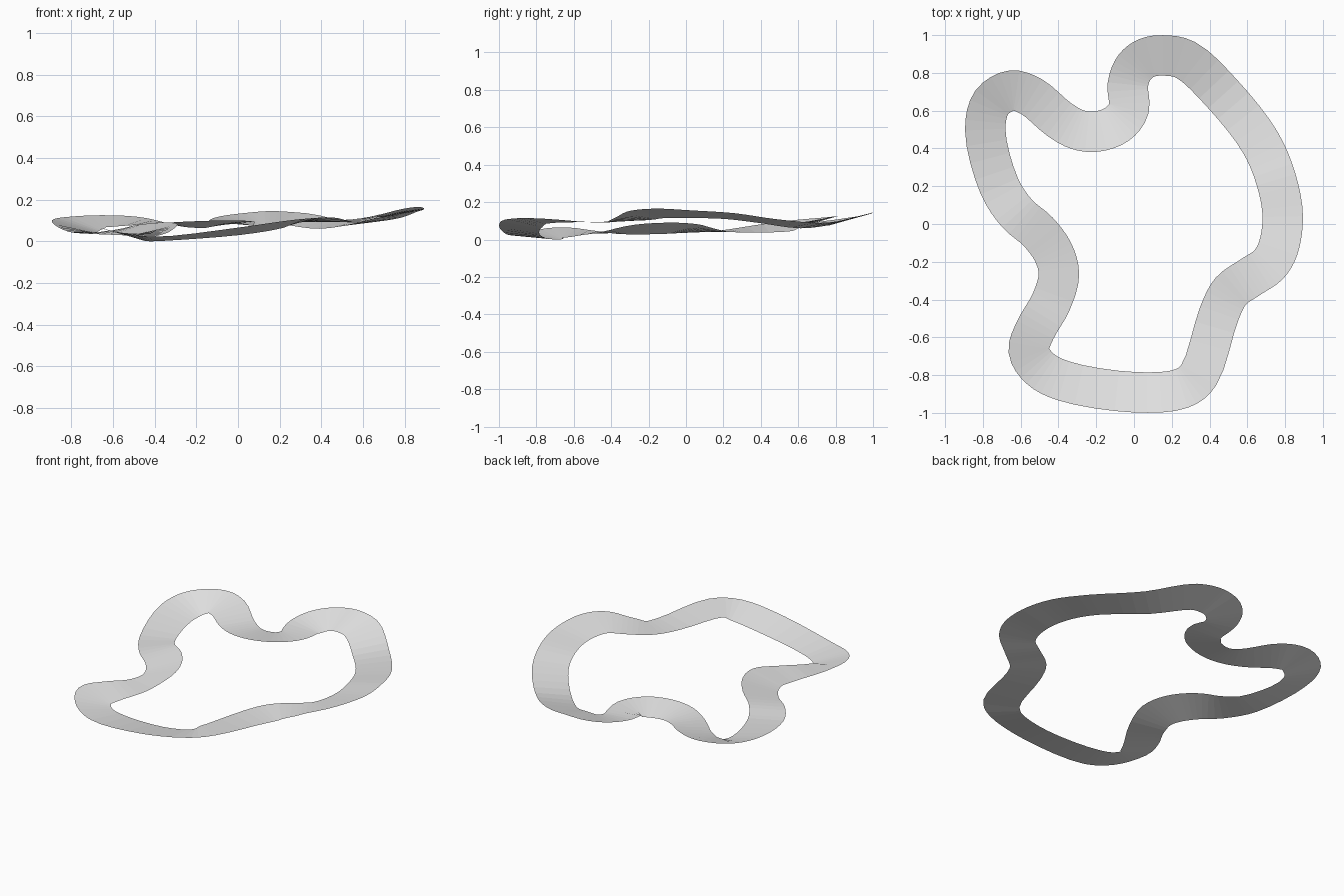
import bpy, bmesh
from mathutils import Vector

if "Cube" in bpy.data.objects:
    bpy.data.objects.remove(bpy.data.objects["Cube"])

# Track stations, clockwise: centre x, centre y, outer edge z, inner edge z
STATIONS = [
    (.15, .893, .145, .085), (.27, .87, .135, .08), (.47, .685, .09, .06),
    (.665, .435, .108, .09), (.75, .235, .14, .11), (.785, .04, .155, .115),
    (.76, -.13, .165, .115), (.71, -.215, .155, .112), (.615, -.28, .12, .105),
    (.51, -.355, .092, .10), (.45, -.47, .092, .095), (.34, -.80, .115, .085),
    (.25, -.87, .105, .065), (0, -.89, .065, .03), (-.375, -.83, .022, .003),
    (-.50, -.765, .04, 0), (-.56, -.67, .065, .005), (-.525, -.56, .05, .015),
    (-.44, -.41, .03, .04), (-.40, -.265, .028, .08), (-.43, -.15, .028, .09),
    (-.51, -.04, .03, .085), (-.62, .055, .035, .065), (-.715, .2, .045, .04),
    (-.79, .5, .095, .04), (-.755, .645, .115, .05), (-.65, .707, .125, .065),
    (-.545, .675, .118, .07), (-.40, .555, .085, .08), (-.30, .50, .07, .09),
    (-.2, .49, .065, .097), (-.09, .53, .065, .10), (-.03, .61, .075, .095),
    (-.035, .74, .10, .075), (0, .83, .12, .075), (.065, .88, .135, .08),
]
HALF_WIDTH = 0.107
STEPS = 4


def spline(points, steps):
    """Closed centripetal Catmull-Rom through 4D stations."""
    pts = [Vector(p) for p in points]
    n, out = len(pts), []
    for i in range(n):
        p0, p1, p2, p3 = (pts[(i + k) % n] for k in (-1, 0, 1, 2))
        t1 = (p1 - p0).length ** 0.5
        t2 = t1 + (p2 - p1).length ** 0.5
        t3 = t2 + (p3 - p2).length ** 0.5
        for s in range(steps):
            t = t1 + (t2 - t1) * s / steps
            a1 = p0.lerp(p1, t / t1)
            a2 = p1.lerp(p2, (t - t1) / (t2 - t1))
            a3 = p2.lerp(p3, (t - t2) / (t3 - t2))
            b1 = a1.lerp(a2, t / t2)
            b2 = a2.lerp(a3, (t - t1) / (t3 - t1))
            out.append(b1.lerp(b2, (t - t1) / (t2 - t1)))
    return out


# Banked road ribbon: sweep a single-sided strip along the loop
path = spline(STATIONS, STEPS)
bm = bmesh.new()
rails = []
for i, p in enumerate(path):
    d = path[(i + 1) % len(path)] - path[i - 1]
    side = Vector((-d[1], d[0])).normalized() * HALF_WIDTH
    outer = bm.verts.new((p[0] + side.x, p[1] + side.y, p[2]))
    inner = bm.verts.new((p[0] - side.x, p[1] - side.y, p[3]))
    rails.append((outer, inner))
for i, (o, n) in enumerate(rails):
    o2, n2 = rails[(i + 1) % len(rails)]
    bm.faces.new((o, n, n2, o2))

# Rest on the ground and centre
lo = [min(v.co[k] for v in bm.verts) for k in range(3)]
hi = [max(v.co[k] for v in bm.verts) for k in range(3)]
shift = Vector((-(lo[0] + hi[0]) / 2, -(lo[1] + hi[1]) / 2, -lo[2]))
bmesh.ops.translate(bm, verts=bm.verts[:], vec=shift)

mesh = bpy.data.meshes.new("track_ribbon")
bm.to_mesh(mesh)
bm.free()
grey = bpy.data.materials.new("road_grey")
grey.diffuse_color = (0.8, 0.8, 0.8, 1)
grey.use_nodes = True
grey.node_tree.nodes["Principled BSDF"].inputs["Base Color"].default_value = grey.diffuse_color
mesh.materials.append(grey)
track = bpy.data.objects.new("track_ribbon", mesh)
bpy.context.collection.objects.link(track)
